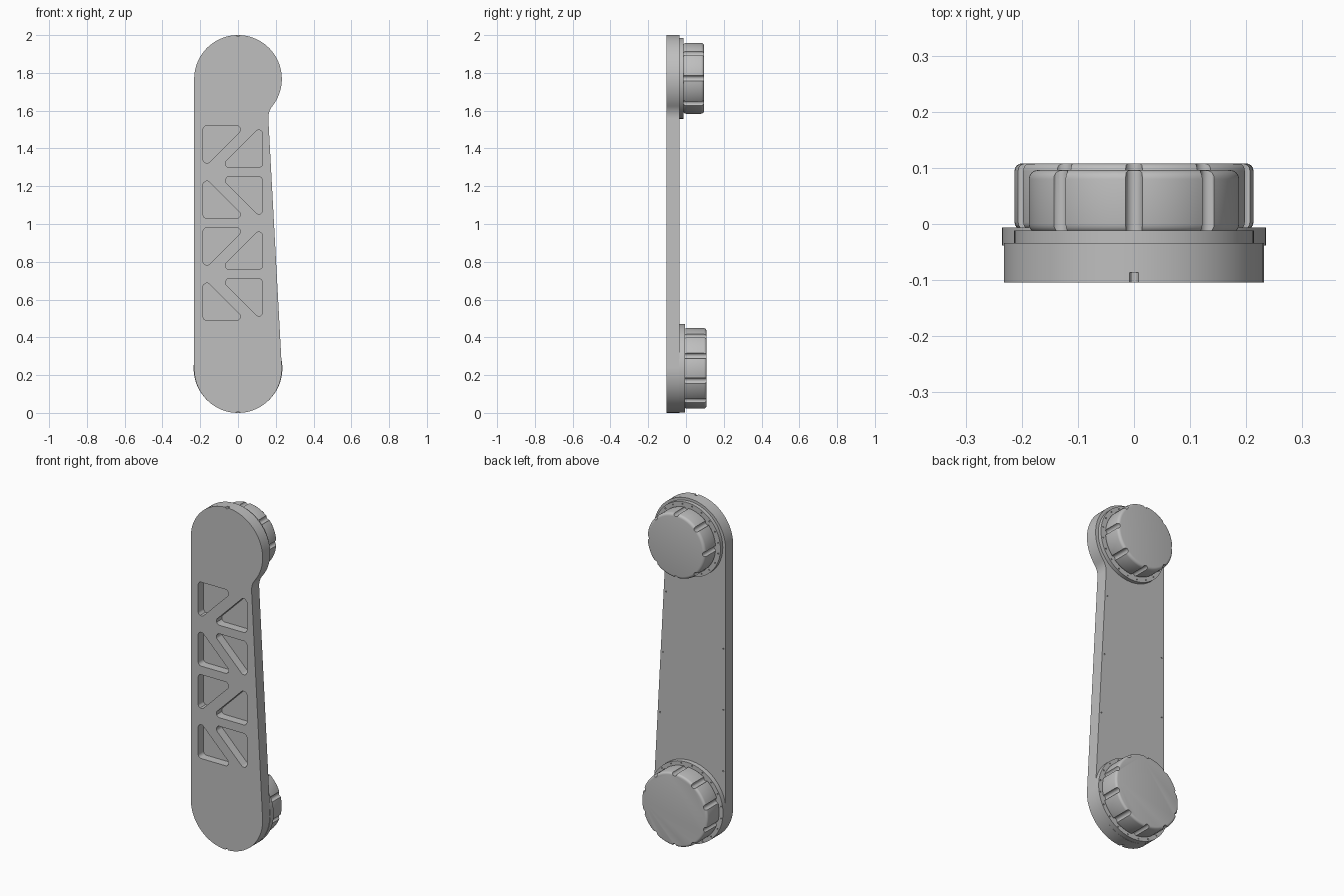
import bpy, bmesh, math
from math import sin, cos, pi, radians
from mathutils import Vector

cube = bpy.data.objects.get("Cube")
if cube:
    bpy.data.objects.remove(cube, do_unlink=True)

grey = bpy.data.materials.new("light grey")
grey.use_nodes = True
GREY = (0.52, 0.52, 0.52, 1)
grey.diffuse_color = GREY
grey.node_tree.nodes["Principled BSDF"].inputs["Base Color"].default_value = GREY


def arc(centre, r, start, end, n):
    return [centre + r * Vector((cos(a), sin(a)))
            for a in (start + (end - start) * i / n for i in range(n + 1))]


def circle(x, z, r, n):
    return arc(Vector((x, z)), r, 0, 2 * pi, n)[:-1]


def prisms(name, outlines, y0, y1):
    """Extrude closed x-z outlines along y into one object."""
    bm = bmesh.new()
    for pts in outlines:
        face = bm.faces.new([bm.verts.new((p.x, y0, p.y)) for p in pts])
        out = bmesh.ops.extrude_face_region(bm, geom=[face])
        verts = [v for v in out["geom"] if isinstance(v, bmesh.types.BMVert)]
        bmesh.ops.translate(bm, vec=(0, y1 - y0, 0), verts=verts)
    bmesh.ops.recalc_face_normals(bm, faces=bm.faces)
    mesh = bpy.data.meshes.new(name)
    bm.to_mesh(mesh)
    bm.free()
    mesh.materials.append(grey)
    obj = bpy.data.objects.new(name, mesh)
    bpy.context.collection.objects.link(obj)
    return obj


def activate(obj):
    bpy.ops.object.select_all(action='DESELECT')
    obj.select_set(True)
    bpy.context.view_layer.objects.active = obj


def cut(obj, outlines, y0, y1):
    """Subtract extruded outlines from an object."""
    cutter = prisms("cutter", outlines, y0, y1)
    cutter.hide_render = True
    activate(obj)
    mod = obj.modifiers.new("cut", 'BOOLEAN')
    mod.object, mod.operation, mod.solver = cutter, 'DIFFERENCE', 'EXACT'
    bpy.ops.object.modifier_apply(modifier=mod.name)
    bpy.data.objects.remove(cutter, do_unlink=True)


def smooth(obj):
    activate(obj)
    bpy.ops.object.shade_smooth_by_angle(angle=radians(30))


def rounded(corners, r, n=6):
    """Round the corners of a convex polygon."""
    pts = []
    for i, p in enumerate(corners):
        u = (corners[i - 1] - p).normalized()
        v = (corners[(i + 1) % len(corners)] - p).normalized()
        half = u.angle(v) / 2
        centre = p + (u + v).normalized() * r / sin(half)
        a = p + u * r / math.tan(half) - centre
        b = p + v * r / math.tan(half) - centre
        pts += [centre + a.lerp(b, k / n).normalized() * r for k in range(n + 1)]
    return pts


# Arm outline: round ends, one straight side, one tapered side with a neck fillet
FRONT, BACK, R, FILLET = -0.104, -0.034, 0.232, 0.1
low, high = Vector((0, R)), Vector((0, 2 - R))
tilt = radians(3.1)
normal, along = Vector((cos(tilt), sin(tilt))), Vector((-sin(tilt), cos(tilt)))
span = high - low
reach = R + FILLET
drop = math.sqrt(reach ** 2 - (reach - span.dot(normal)) ** 2)
neck = low + normal * reach + along * (span.dot(along) - drop)
to_high = high - neck
to_neck = math.atan2(-to_high.y, -to_high.x)
outline = arc(low, R, pi, 2 * pi + tilt, 48)
outline += arc(neck, FILLET, pi + tilt, math.atan2(to_high.y, to_high.x), 12)
outline += arc(high, R, to_neck, pi, 56)[1:]
arm = prisms("arm", [outline], FRONT, BACK)

# Triangular pockets in the front, mirrored from row to row
LEG = 0.226
pockets = []
for z in (1.52, 0.98):
    for corner, sx, sz in (((-0.185, z), 1, -1), ((0.13, z - 0.22), -1, 1),
                           ((-0.185, z - 0.49), 1, 1), ((0.13, z - 0.27), -1, -1)):
        p = Vector(corner)
        pockets.append(rounded([p, p + Vector((sx * LEG, 0)),
                                p + Vector((0, sz * LEG))], 0.02))
cut(arm, pockets, FRONT - 0.02, FRONT + 0.05)

# Centre notches at both ends and pin holes along the back edges
cut(arm, [circle(0, z, 0.008, 12) for z in (0, 2)], FRONT - 0.02, FRONT + 0.018)
pins = []
for i in range(3):
    z = 1.415 - 0.357 * i
    pins.append(circle(0.152 + 0.0195 * i, z, 0.004, 10))
    pins.append(circle(-0.217, z - 0.235, 0.004, 10))
cut(arm, pins, BACK - 0.02, BACK + 0.02)
smooth(arm)


def knob(name, z, r, collar_r, collar_y, top_y, grooves, edge):
    # Collar with a ring of small holes
    collar = prisms(name + "_collar", [circle(0, z, collar_r, 72)], BACK - 0.004, collar_y)
    ring = (r + collar_r) / 2
    holes = [circle(ring * cos(a), z + ring * sin(a), 0.004, 8)
             for a in (2 * pi * (i + 0.5) / 20 for i in range(20))]
    cut(collar, holes, collar_y - 0.012, collar_y + 0.02)
    smooth(collar)
    # Grip with a rounded rim and grooves around the side
    grip = prisms(name + "_grip", [circle(0, z, r, 96)], collar_y - 0.004, top_y)
    activate(grip)
    mod = grip.modifiers.new("rim", 'BEVEL')
    mod.width, mod.segments = edge, 4
    mod.limit_method, mod.angle_limit = 'ANGLE', radians(40)
    bpy.ops.object.modifier_apply(modifier=mod.name)
    slots = [circle(r * cos(a), z + r * sin(a), 0.015, 16)
             for a in (pi / 2 + 2 * pi * i / grooves for i in range(grooves))]
    cut(grip, slots, collar_y, top_y + 0.02)
    smooth(grip)


knob("upper_knob", 1.771, 0.188, 0.214, -0.012, 0.096, 8, 0.016)
knob("lower_knob", 0.236, 0.213, 0.235, -0.006, 0.108, 10, 0.013)
